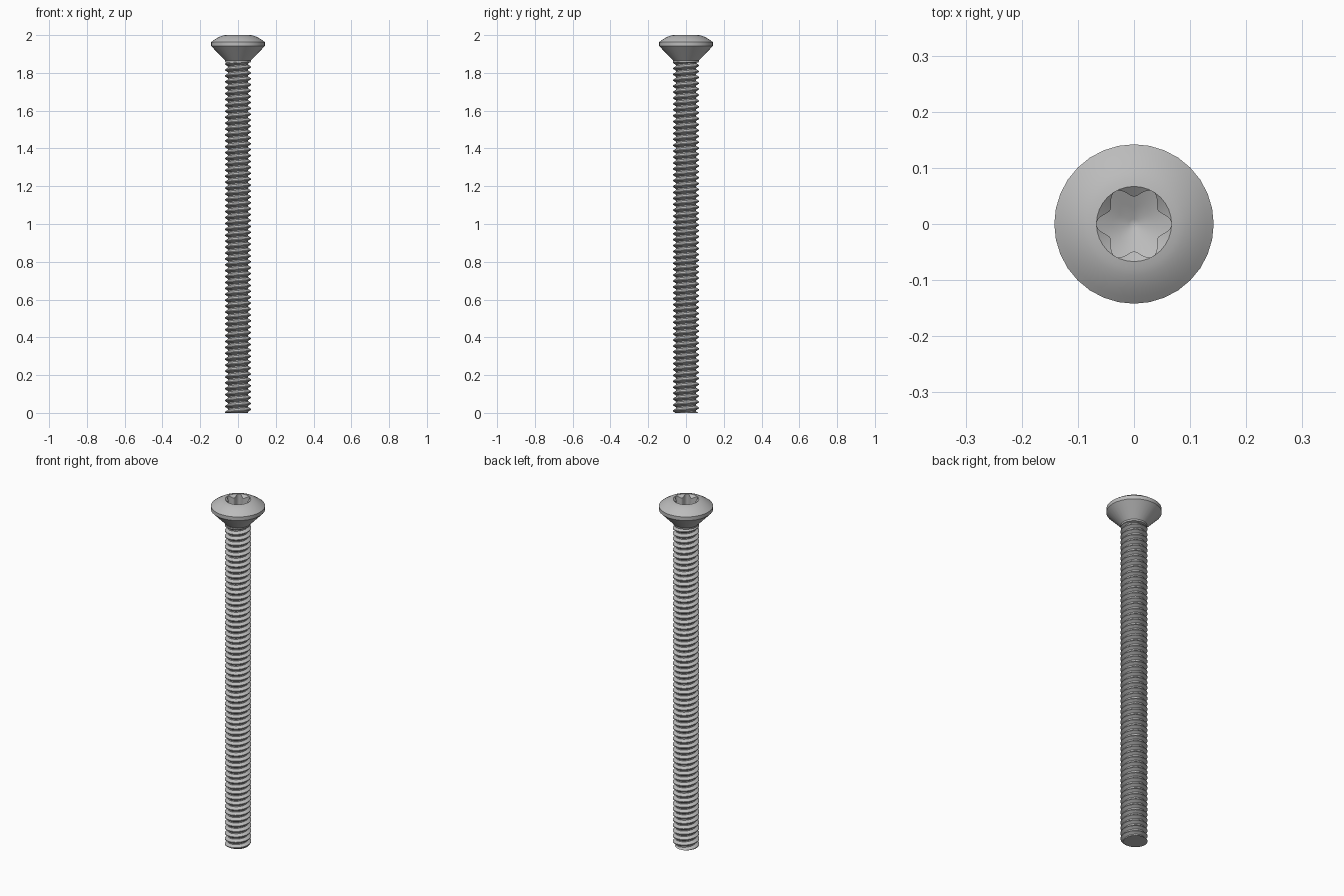
import bpy, bmesh, math
from mathutils import Vector

if "Cube" in bpy.data.objects:
    bpy.data.objects.remove(bpy.data.objects["Cube"])

steel = bpy.data.materials.new("grey steel")
steel.use_nodes = True
colour = (0.5, 0.5, 0.5, 1)
steel.diffuse_color = colour
steel.node_tree.nodes["Principled BSDF"].inputs["Base Color"].default_value = colour

PITCH = 0.03125
TURN = 32
CREST, ROOT = 0.069, 0.053
RIM = 0.067
NECK_Z = 1.865


def finish(bm, name, angle):
    mesh = bpy.data.meshes.new(name)
    bm.to_mesh(mesh)
    bm.free()
    mesh.materials.append(steel)
    obj = bpy.data.objects.new(name, mesh)
    bpy.context.collection.objects.link(obj)
    bpy.ops.object.select_all(action='DESELECT')
    obj.select_set(True)
    bpy.context.view_layer.objects.active = obj
    bpy.ops.object.shade_smooth_by_angle(angle=math.radians(angle))
    return obj


def lathe(name, rings, sides, tip=None, angle=25):
    """Skin a stack of rings; each ring maps an angle to (radius, height)."""
    bm = bmesh.new()
    loops = []
    for ring in rings:
        loop = []
        for i in range(sides):
            a = math.tau * i / sides
            r, z = ring(a)
            loop.append(bm.verts.new((r * math.cos(a), r * math.sin(a), z)))
        loops.append(loop)
    for low, high in zip(loops, loops[1:]):
        for i in range(sides):
            k = (i + 1) % sides
            bm.faces.new((low[i], low[k], high[k], high[i]))
    if tip is not None:
        centre = bm.verts.new((0, 0, tip))
        for i in range(sides):
            bm.faces.new((loops[-1][i], loops[-1][(i + 1) % sides], centre))
    return finish(bm, name, angle)


def circle(r, z):
    return lambda a: (r, z)


# Countersunk head with a domed top, open at the drive recess
profile = [(0.052, 1.853), (0.067, 1.856), (0.068, NECK_Z), (0.142, 1.942), (0.142, 1.963)]
for step in range(1, 7):
    t = step / 6
    profile.append((0.142 + (RIM - 0.142) * t, 1.963 + 0.037 * (1 - (1 - t) ** 1.6)))
lathe("head", [circle(r, z) for r, z in profile], 32)


# Six-lobed drive recess: chamfer, straight walls and conical floor
def lobe(a):
    return 0.058 + 0.009 * math.cos(6 * a)


def floor_ring(scale):
    return lambda a: (lobe(a) * scale, 1.905 + 0.5 * lobe(a) * scale)


lathe("drive_recess", [
    circle(RIM, 2.0),
    lambda a: (lobe(a), 2.0 - 0.8 * (RIM - lobe(a))),
    floor_ring(1), floor_ring(0.6), circle(0.009, 1.9095)], 96, tip=1.907)

# Threaded shank: a helical profile trimmed flat at both ends
bm = bmesh.new()
section = [(ROOT, 0), (ROOT, 0.2), (CREST, 0.53), (CREST, 0.67)]
turns = math.ceil(NECK_Z / PITCH) + 3
rows = []
for i in range(turns * TURN + 1):
    a = math.tau * i / TURN
    rows.append([bm.verts.new((r * math.cos(a), r * math.sin(a),
                               PITCH * (i / TURN + off - 2))) for r, off in section])
for i in range(len(rows) - 1):
    here, there = list(rows[i]), list(rows[i + 1])
    if i + 1 + TURN < len(rows):
        here.append(rows[i + TURN][0])
        there.append(rows[i + 1 + TURN][0])
    for j in range(len(here) - 1):
        bm.faces.new((here[j], there[j], there[j + 1], here[j + 1]))
for height, normal in ((0, -1), (NECK_Z - 0.007, 1)):
    cut = bmesh.ops.bisect_plane(
        bm, geom=bm.verts[:] + bm.edges[:] + bm.faces[:], dist=1e-6,
        plane_co=Vector((0, 0, height)), plane_no=Vector((0, 0, normal)), clear_outer=True)
    edges = [e for e in cut["geom_cut"] if isinstance(e, bmesh.types.BMEdge)]
    bmesh.ops.holes_fill(bm, edges=edges, sides=0)
bmesh.ops.recalc_face_normals(bm, faces=bm.faces[:])
finish(bm, "threaded_shank", 30)
